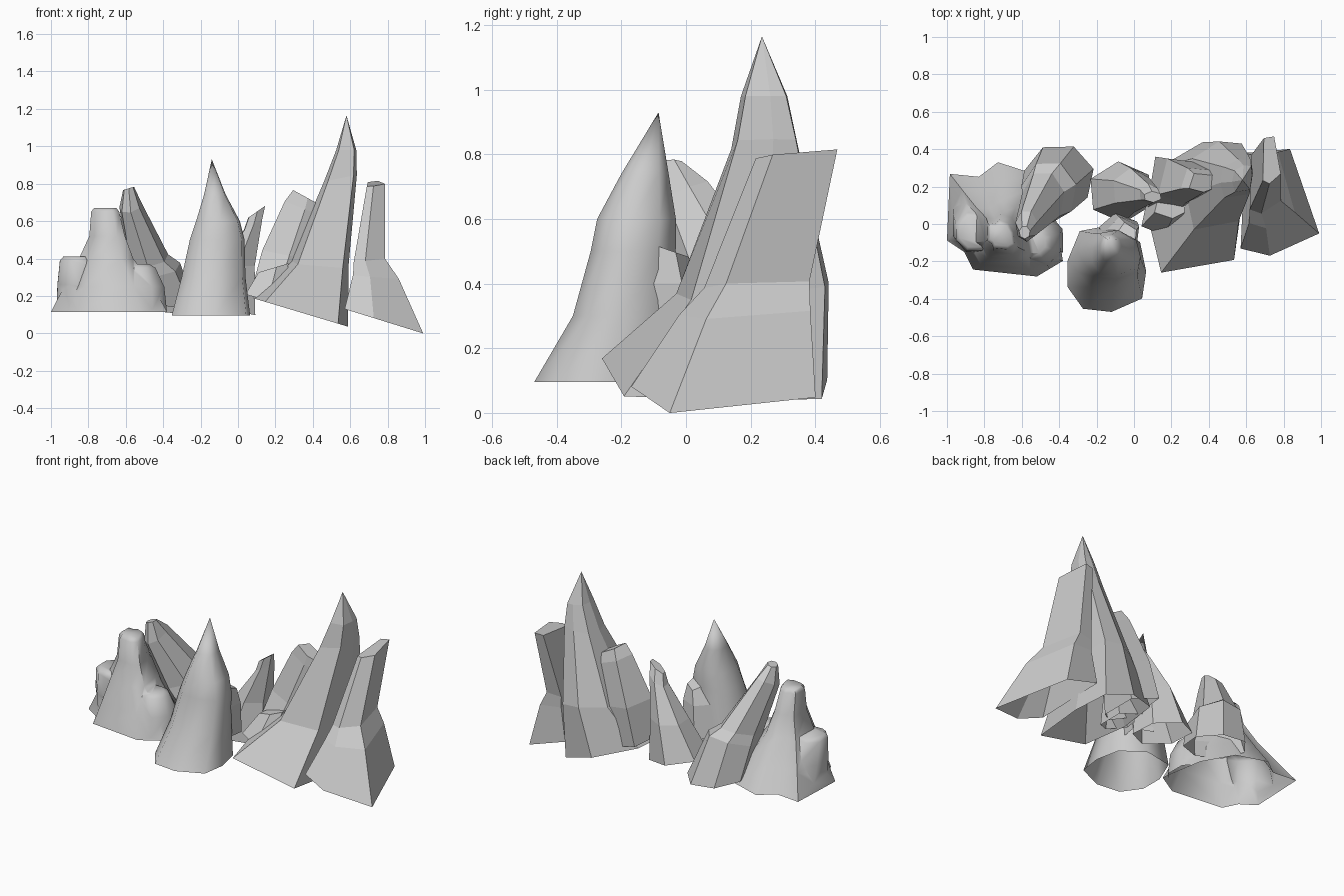
import bpy, bmesh, math

old = bpy.data.objects.get("Cube")
if old:
    bpy.data.objects.remove(old)

stone = bpy.data.materials.new("grey stone")
stone.use_nodes = True
GREY = (0.6, 0.6, 0.6, 1)
stone.diffuse_color = GREY
stone.node_tree.nodes["Principled BSDF"].inputs["Base Color"].default_value = GREY


def round_outline(sides, turn=0.0):
    """Unit circle outline with the given number of sides."""
    angles = [math.tau * i / sides + turn for i in range(sides)]
    return [(math.cos(a), math.sin(a)) for a in angles]


def loft(name, outline, rings, closed=False):
    """Skin a stack of outlines; each ring is centre, scale and optional tilt."""
    bm = bmesh.new()
    loops = []
    for (cx, cy, cz), (sx, sy), *tilt in rings:
        slope_x, slope_y = tilt[0] if tilt else (0, 0)
        loops.append([
            bm.verts.new((cx + u * sx, cy + v * sy,
                          cz + u * sx * slope_x + v * sy * slope_y))
            for u, v in outline])
    count = len(outline)
    for low, high in zip(loops, loops[1:]):
        for i in range(count):
            j = (i + 1) % count
            bm.faces.new((low[i], low[j], high[j], high[i]))
    bm.faces.new(loops[-1])
    if closed:
        bm.faces.new(loops[0][::-1])
    bmesh.ops.remove_doubles(bm, verts=bm.verts, dist=0.0005)
    mesh = bpy.data.meshes.new(name)
    bm.to_mesh(mesh)
    bm.free()
    mesh.materials.append(stone)
    obj = bpy.data.objects.new(name, mesh)
    bpy.context.collection.objects.link(obj)
    return obj


def activate(obj):
    bpy.ops.object.select_all(action='DESELECT')
    obj.select_set(True)
    bpy.context.view_layer.objects.active = obj


def smooth(obj):
    activate(obj)
    bpy.ops.object.shade_smooth_by_angle(angle=math.radians(60))


def merge_shell(body, lumps):
    """Fuse lumps into the body, then open the underside."""
    activate(body)
    for lump in lumps:
        mod = body.modifiers.new("fuse", 'BOOLEAN')
        mod.operation = 'UNION'
        mod.solver = 'EXACT'
        mod.object = lump
        bpy.ops.object.modifier_apply(modifier=mod.name)
        bpy.data.objects.remove(lump)
    bm = bmesh.new()
    bm.from_mesh(body.data)
    under = [f for f in bm.faces if f.normal.z < -0.9]
    bmesh.ops.delete(bm, geom=under, context='FACES')
    bm.to_mesh(body.data)
    bm.free()


# Weathered stump with a pillar and two shoulders
stump_outline = [(-1, -.35), (-.7, -.55), (-.55, -.85), (.55, -.97), (1, -.7),
                 (.85, .2), (.5, .8), (-.12, 1), (-.45, .75), (-.95, .8)]
stump = loft("weathered_stump", stump_outline, [
    ((-.69, .02, .115), (.31, .31)),
    ((-.69, -.01, .25), (.24, .24)),
    ((-.705, -.04, .40), (.145, .16)),
    ((-.70, -.055, .52), (.095, .11)),
    ((-.71, -.06, .65), (.075, .08)),
    ((-.71, -.06, .67), (.06, .06))], closed=True)
left_shoulder = loft("left_shoulder", round_outline(8, 0.4), [
    ((-.85, .03, .118), (.13, .18)),
    ((-.85, -.01, .26), (.125, .15)),
    ((-.855, -.04, .39), (.105, .11)),
    ((-.855, -.04, .41), (.085, .09))], closed=True)
right_shoulder = loft("right_shoulder", round_outline(8, 0.4), [
    ((-.51, -.09, .121), (.14, .16)),
    ((-.51, -.1, .25), (.125, .13)),
    ((-.52, -.1, .35), (.085, .09)),
    ((-.53, -.1, .37), (.06, .06))], closed=True)
merge_shell(stump, [left_shoulder, right_shoulder])
smooth(stump)

# Smooth central spire
spire_outline = [(-.95, .15), (-.95, -.45), (-.57, -.93), (.14, -1), (.9, -.7),
                 (1, -.1), (.85, .55), (.2, .95), (-.65, .8)]
spire = loft("central_spire", spire_outline, [
    ((-.15, -.23, .095), (.215, .24)),
    ((-.135, -.18, .3), (.175, .17)),
    ((-.115, -.16, .5), (.15, .135)),
    ((-.11, -.15, .6), (.12, .125)),
    ((-.125, -.125, .74), (.06, .075)),
    ((-.14, -.085, .93), (0, 0))])
smooth(spire)
loft("block_behind_spire", round_outline(5, 0.5), [
    ((-.08, -.03, .2), (.11, .09)),
    ((-.06, -.06, .4), (.1, .1)),
    ((-.04, -.07, .51), (.06, .08), (0, -.35))])

# Leaning crystal beside the stump
loft("leaning_crystal", round_outline(7, 0.25), [
    ((-.40, .25, .13), (.19, .18), (-.1, -.1)),
    ((-.455, .17, .35), (.15, .17), (.1, .3)),
    ((-.485, .135, .40), (.115, .15), (.1, .3)),
    ((-.575, -.01, .68), (.06, .085), (.2, .4)),
    ((-.585, -.045, .775), (.03, .035), (.3, 0))])

# Broad based blade crystal in the middle gap
loft("small_blade", round_outline(6, 0.6), [
    ((-.07, .17, .13), (.18, .165), (-.2, 0)),
    ((-.01, .18, .36), (.11, .12)),
    ((.08, .16, .58), (.055, .055), (.6, 0)),
    ((.10, .145, .65), (.05, .03), (.7, 0))])

# Tall spire on a broad skirt, with a column and ledge on its side
tall_outline = [(-1, -.2), (-.75, -1), (.75, -.8), (.95, .3),
                (.85, 1), (.1, 1.05), (-.8, .65)]
loft("tall_spire", tall_outline, [
    ((.34, .08, .11), (.26, .34), (-.3, 0)),
    ((.44, .2, .38), (.16, .23), (-.1, .1)),
    ((.55, .24, .83), (.09, .1), (.2, 0)),
    ((.58, .24, .98), (.055, .07)),
    ((.58, .235, 1.165), (0, 0))])
side_outline = [(-1, -.6), (.2, -1), (1, -.6), (1, .8), (-.6, 1)]
loft("side_column", side_outline, [
    ((.18, .19, .19), (.11, .17), (-.3, 0)),
    ((.25, .23, .42), (.12, .12), (-.2, 0)),
    ((.34, .23, .67), (.09, .07), (-.4, 0)),
    ((.36, .22, .73), (.065, .05), (-.55, 0))])
loft("low_ledge", side_outline, [
    ((.14, .06, .18), (.1, .12), (-.28, 0)),
    ((.19, .11, .35), (.08, .08), (.3, 0))])

# Flat topped end column on a flared skirt
end_outline = [(-.75, -.66), (-.1, -.77), (1, -.43), (.35, .86), (-.65, .8)]
loft("end_column", end_outline, [
    ((.75, .1, .074), (.24, .35), (-.31, 0)),
    ((.72, .17, .31), (.14, .25), (-.1, .05)),
    ((.69, .21, .395), (.095, .2), (.1, .05)),
    ((.73, .335, .80), (.055, .155), (.1, .1))])
